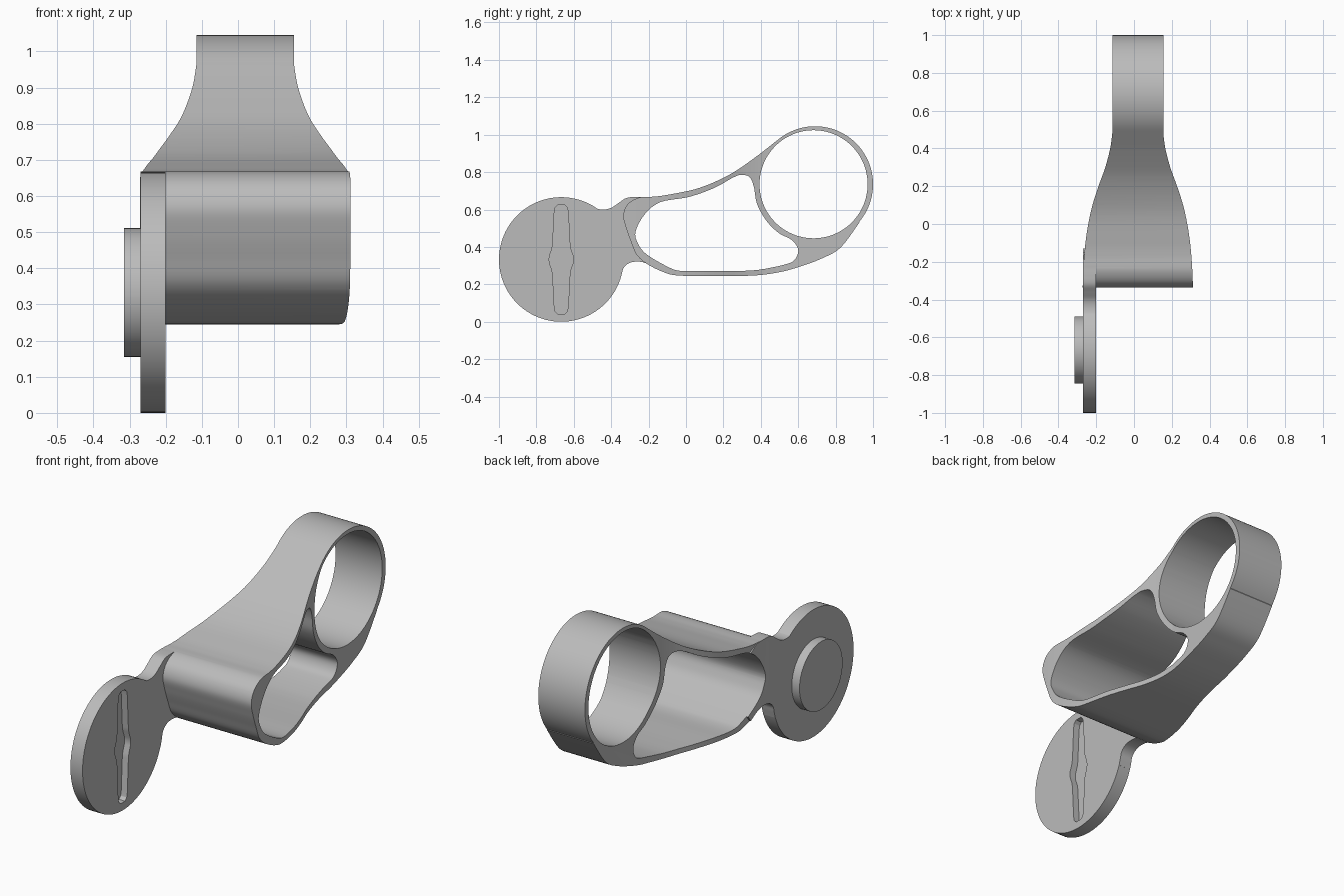
import bpy, bmesh
from math import sin, cos, radians
from mathutils import Vector

if "Cube" in bpy.data.objects:
    bpy.data.objects.remove(bpy.data.objects["Cube"], do_unlink=True)

grey = bpy.data.materials.new("plain grey")
grey.use_nodes = True
grey.diffuse_color = (0.5, 0.5, 0.5, 1)
grey.node_tree.nodes["Principled BSDF"].inputs["Base Color"].default_value = (0.5, 0.5, 0.5, 1)


def spline(pts, closed=True, steps=6):
    """Smooth curve through the given points."""
    n, out = len(pts), []
    for i in range(n if closed else n - 1):
        ids = [(i + k) % n if closed else min(max(i + k, 0), n - 1) for k in (-1, 0, 1, 2)]
        a, b, c, d = (Vector(pts[j]) for j in ids)
        for s in range(steps):
            t = s / steps
            out.append(0.5 * (2 * b + (c - a) * t + (2 * a - 5 * b + 4 * c - d) * t**2
                              + (3 * b - a - 3 * c + d) * t**3))
    return out if closed else out + [Vector(pts[-1])]


def arc(cy, cz, r, start=0, end=360, n=96):
    last = n if end - start == 360 else n + 1
    angles = [radians(start + (end - start) * i / n) for i in range(last)]
    return [Vector((cy + r * cos(a), cz + r * sin(a))) for a in angles]


def prism(name, pts, low, high, axis="x"):
    """Extrude a (y, z) outline along x, or an (x, y) outline along z."""
    bm = bmesh.new()
    place = (lambda p: (low, p[0], p[1])) if axis == "x" else (lambda p: (p[0], p[1], low))
    face = bm.faces.new([bm.verts.new(place(p)) for p in pts])
    move = (high - low, 0, 0) if axis == "x" else (0, 0, high - low)
    new = bmesh.ops.extrude_face_region(bm, geom=[face])["geom"]
    bmesh.ops.translate(bm, vec=move, verts=[v for v in new if isinstance(v, bmesh.types.BMVert)])
    bmesh.ops.recalc_face_normals(bm, faces=bm.faces)
    mesh = bpy.data.meshes.new(name)
    bm.to_mesh(mesh)
    bm.free()
    mesh.materials.append(grey)
    obj = bpy.data.objects.new(name, mesh)
    bpy.context.collection.objects.link(obj)
    return obj


def combine(target, tool, operation):
    """Apply a boolean and discard the tool."""
    mod = target.modifiers.new("cut", "BOOLEAN")
    mod.operation, mod.solver, mod.object = operation, "EXACT", tool
    bpy.context.view_layer.objects.active = target
    bpy.ops.object.modifier_apply(modifier=mod.name)
    bpy.data.objects.remove(tool, do_unlink=True)


# Bracket side outline: ring arc, then the underside, nose and top edge
RING = (0.69, 0.735)
DISC = (-0.667, 0.333)
edge = spline([(0.94, 0.55), (0.83, 0.4), (0.73, 0.34), (0.61, 0.295), (0.5, 0.265), (0.36, 0.247),
               (0.15, 0.245), (-0.04, 0.247), (-0.12, 0.265), (-0.21, 0.31), (-0.265, 0.36),
               (-0.295, 0.43), (-0.32, 0.5), (-0.335, 0.57), (-0.31, 0.63), (-0.25, 0.664),
               (-0.17, 0.669), (-0.09, 0.68), (0.07, 0.715), (0.23, 0.785), (0.365, 0.875),
               (0.49, 0.972)], closed=False)
bracket = prism("bracket", arc(*RING, 0.31, 130, -40, 64) + edge[1:-1], -0.4, 0.4)

# Plan outline narrowing towards the ring, mirrored about its centre line
half = spline([(0.291, -0.4), (0.291, -0.3), (0.286, -0.2), (0.277, -0.1), (0.262, 0), (0.24, 0.1),
               (0.208, 0.2), (0.172, 0.3), (0.146, 0.4), (0.135, 0.48)], closed=False)
half.append(Vector((0.135, 1.1)))
plan = [(0.02 + p.x, p.y) for p in half] + [(0.02 - p.x, p.y) for p in reversed(half)]
combine(bracket, prism("plan_cutter", plan, -0.2, 1.3, "z"), "INTERSECT")

# Mounting disc and its curved neck
combine(bracket, prism("mounting_disc", arc(*DISC, 0.333), -0.27, -0.2), "UNION")
upper = spline([(-0.52, 0.63), (-0.48, 0.606), (-0.44, 0.6), (-0.4, 0.609), (-0.36, 0.635),
                (-0.32, 0.661), (-0.27, 0.667), (-0.2, 0.666)], closed=False)
lower = spline([(-0.15, 0.28), (-0.2, 0.308), (-0.25, 0.321), (-0.3, 0.315), (-0.335, 0.285),
                (-0.353, 0.22)], closed=False)
neck = upper + [(-0.1, 0.6), (-0.1, 0.35)] + lower + [(-0.45, 0.25), (-0.55, 0.5)]
combine(bracket, prism("neck", neck, -0.27, -0.2), "UNION")

# Large window through the bracket
window = spline([(-0.27, 0.48), (-0.22, 0.575), (-0.135, 0.64), (0.015, 0.667), (0.15, 0.715),
                 (0.25, 0.77), (0.295, 0.785), (0.34, 0.773), (0.363, 0.72), (0.38, 0.63),
                 (0.43, 0.54), (0.495, 0.475), (0.565, 0.437), (0.6, 0.385), (0.58, 0.33),
                 (0.525, 0.305), (0.39, 0.278), (0.26, 0.271), (0.1, 0.271), (-0.03, 0.272),
                 (-0.1, 0.295), (-0.21, 0.36), (-0.255, 0.415)])
combine(bracket, prism("window_cutter", window, -0.5, 0.5), "DIFFERENCE")

# Ring bore
combine(bracket, prism("bore_cutter", arc(RING[0] - 0.008, RING[1], 0.289), -0.5, 0.5), "DIFFERENCE")

# Shallow slot with a wider middle and rounded ends
quarter = [(0.065, 0), (0.063, 0.02), (0.05, 0.055), (0.046, 0.08), (0.037, 0.255),
           (0.032, 0.278), (0.018, 0.292)]
right = [(w, -h) for w, h in reversed(quarter)] + quarter[1:]
slot = [(DISC[0] + w, DISC[1] + h) for w, h in right]
slot += [(DISC[0] - w, DISC[1] + h) for w, h in reversed(right)]
combine(bracket, prism("slot_cutter", slot, -0.235, -0.1), "DIFFERENCE")

# Round boss on the outer face of the disc
boss = prism("round_boss", arc(*DISC, 0.178), -0.315, -0.265)

for obj in (bracket, boss):
    bpy.ops.object.select_all(action="DESELECT")
    obj.select_set(True)
    bpy.context.view_layer.objects.active = obj
    bpy.ops.object.shade_smooth_by_angle(angle=radians(30))
